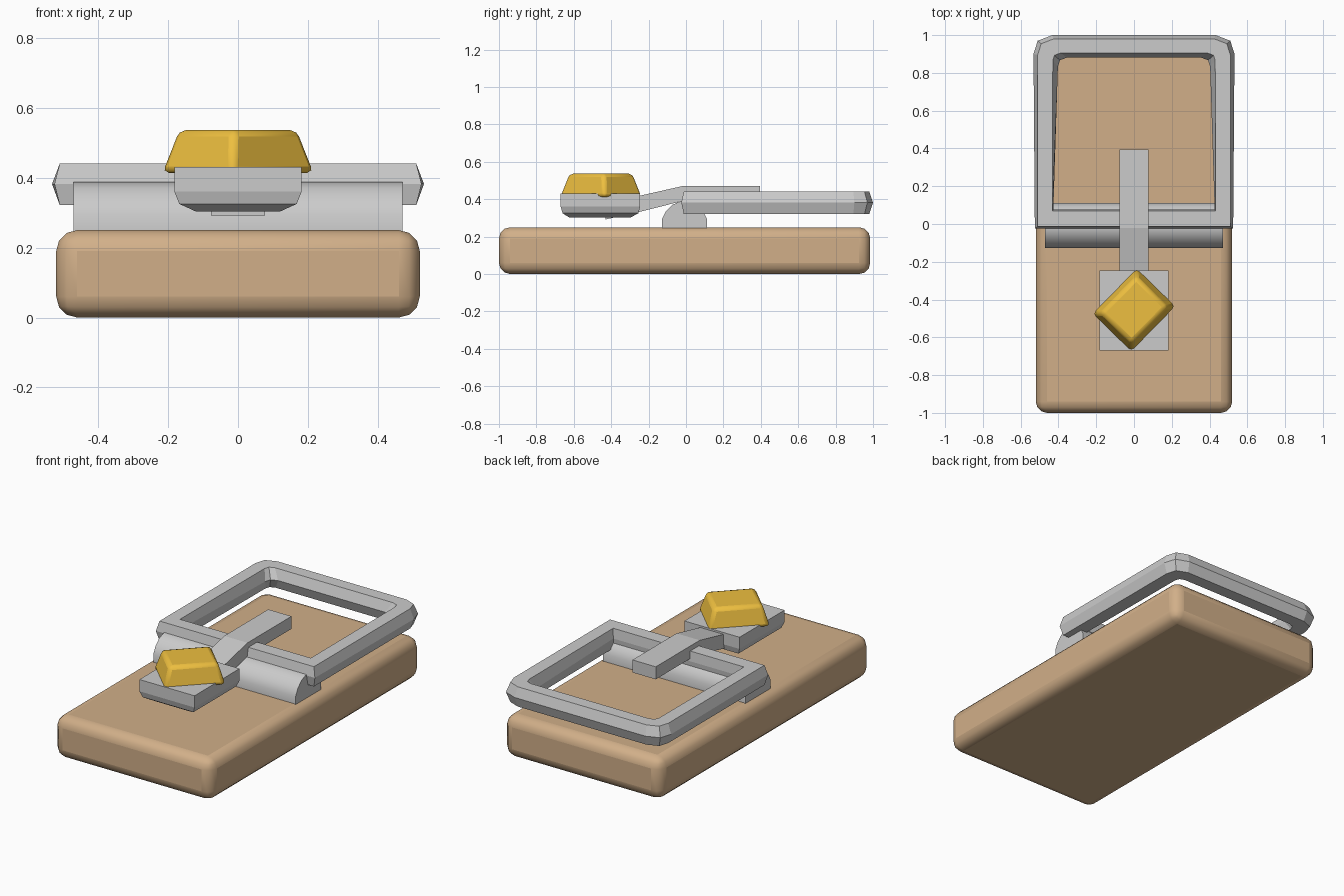
import bpy, bmesh
from mathutils import Vector

if "Cube" in bpy.data.objects:
    bpy.data.objects.remove(bpy.data.objects["Cube"])


def material(name, color):
    m = bpy.data.materials.new(name)
    m.diffuse_color = color
    m.use_nodes = True
    m.node_tree.nodes["Principled BSDF"].inputs["Base Color"].default_value = m.diffuse_color
    return m


def finish(name, bm, mat=None, bevel=0, segments=2, smooth=None):
    bmesh.ops.recalc_face_normals(bm, faces=bm.faces[:])
    me = bpy.data.meshes.new(name)
    bm.to_mesh(me)
    bm.free()
    ob = bpy.data.objects.new(name, me)
    bpy.context.collection.objects.link(ob)
    if mat:
        me.materials.append(mat)
    if bevel:
        mod = ob.modifiers.new("bevel", 'BEVEL')
        mod.width, mod.segments, mod.limit_method = bevel, segments, 'NONE'
    if smooth:
        bpy.ops.object.select_all(action='DESELECT')
        bpy.context.view_layer.objects.active = ob
        ob.select_set(True)
        bpy.ops.object.shade_smooth_by_angle(angle=smooth)
    return ob


def loft(loops, capped=True):
    """Skin a list of equal-length closed loops; join last to first if not capped."""
    bm = bmesh.new()
    rows = [[bm.verts.new(p) for p in loop] for loop in loops]
    n = len(rows[0])
    pairs = list(zip(rows, rows[1:]))
    if capped:
        bm.faces.new(rows[0])
        bm.faces.new(rows[-1])
    else:
        pairs.append((rows[-1], rows[0]))
    for a, b in pairs:
        for i in range(n):
            j = (i + 1) % n
            bm.faces.new((a[i], a[j], b[j], b[i]))
    return bm


def rect(x, y0, y1, z):
    return [(-x, y0, z), (x, y0, z), (x, y1, z), (-x, y1, z)]


def extrude_x(profile, half):
    """Side profile in (y, z) pulled across the width."""
    return loft([[(x, y, z) for y, z in profile] for x in (-half, half)])


wood = material("wood", (0.64, 0.43, 0.25, 1))
yellow = material("cheese_yellow", (0.85, 0.52, 0.05, 1))

# Wooden base board
finish("base_board", loft([rect(0.52, -1, 0.985, z) for z in (0, 0.25)]),
       wood, bevel=0.06, segments=3, smooth=0.8)

# Rounded hinge block under the snap frame
half_hump = [(0.12, 0.24), (0.12, 0.295), (0.10, 0.335), (0.065, 0.37), (0.025, 0.387)]
hump = [(y - 0.008, z) for y, z in half_hump] + [(-y - 0.008, z) for y, z in half_hump[::-1]]
finish("hinge_block", extrude_x(hump, 0.47), smooth=0.7)


# Snap frame: hexagonal bar, square front corners and chamfered rear corners
def frame_loop(xf, xb, y0, y1, c, z):
    right = [(xf, y0), (xb, y1 - c), (xb - c * 0.22, y1 - c * 0.3), (xb - c, y1)]
    pts = right + [(-x, y) for x, y in right[::-1]]
    return [(x, y, z) for x, y in pts]


frame = [
    frame_loop(0.51, 0.51, -0.012, 0.98, 0.085, 0.44),
    frame_loop(0.525, 0.532, -0.025, 1.0, 0.10, 0.382),
    frame_loop(0.51, 0.51, -0.012, 0.98, 0.085, 0.322),
    frame_loop(0.43, 0.425, 0.07, 0.905, 0.04, 0.322),
    frame_loop(0.427, 0.403, 0.076, 0.882, 0.05, 0.382),
    frame_loop(0.432, 0.43, 0.07, 0.905, 0.04, 0.44),
]
finish("snap_frame", loft(frame, capped=False))

# Bent trigger arm
arm = [(0.395, 0.47), (-0.02, 0.47), (-0.25, 0.418), (-0.43, 0.375),
       (-0.43, 0.292), (-0.25, 0.332), (0.0, 0.395), (0.395, 0.395)]
finish("trigger_arm", extrude_x(arm, 0.077))

# Bait plate with chamfered underside
finish("bait_plate", loft([
    rect(0.12, -0.625, -0.295, 0.303),
    rect(0.168, -0.66, -0.255, 0.325),
    rect(0.182, -0.67, -0.245, 0.36),
    rect(0.182, -0.67, -0.245, 0.43)]))

# Cheese wedge: tapered diamond block
corners = [Vector(c) for c in ((0.225, 0.02), (0.015, 0.225), (-0.225, -0.02), (-0.015, -0.225))]
finish("cheese", loft([[(c.x * s, c.y * s - 0.455, z) for c in corners]
                       for s, z in ((1, 0.413), (0.78, 0.537))]),
       yellow, bevel=0.02, segments=2, smooth=0.8)
